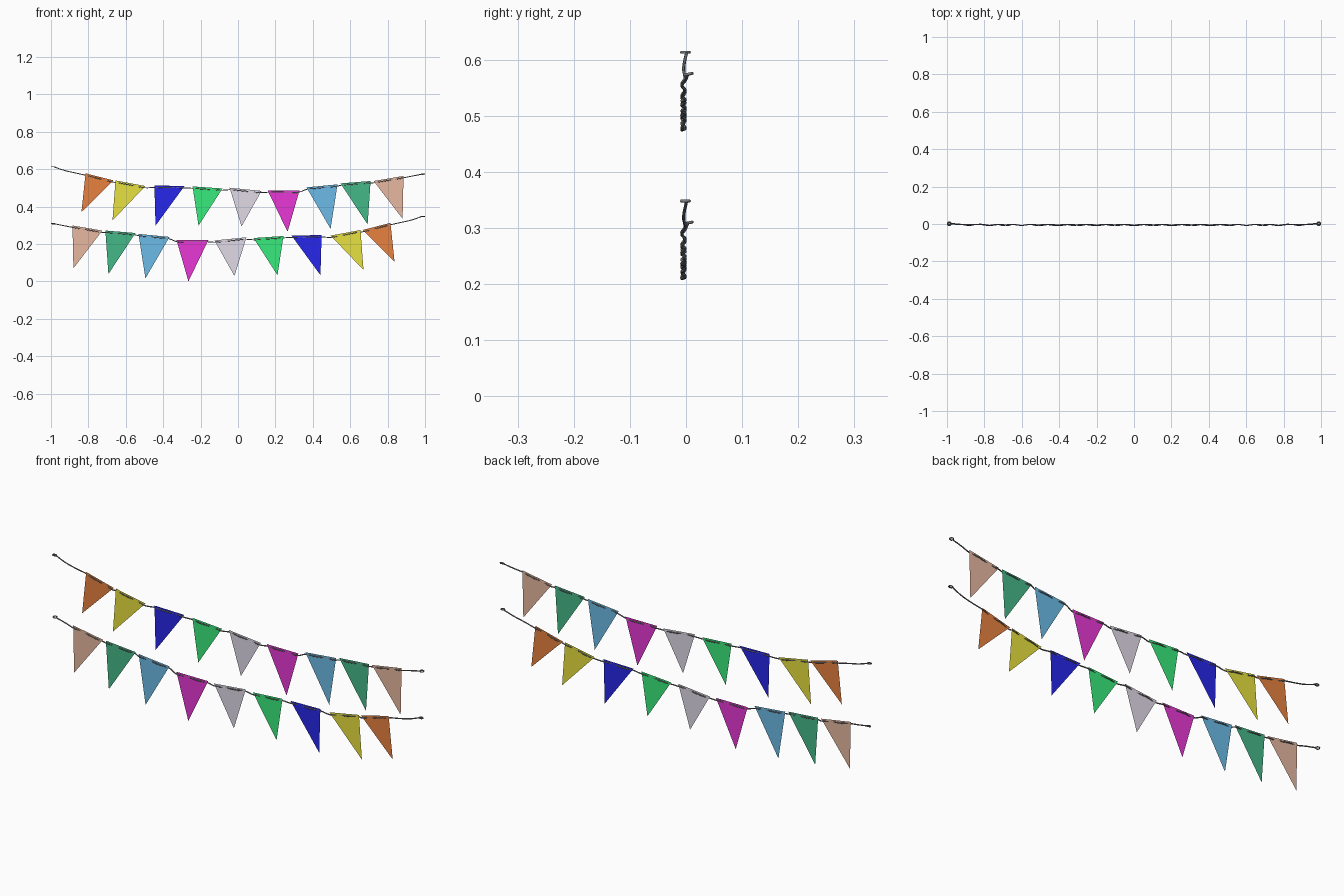
import bpy, math
from mathutils import Vector

if "Cube" in bpy.data.objects:
    bpy.data.objects.remove(bpy.data.objects["Cube"])

Y = -0.0045      # plane of the cloth
DROP = 0.265     # lower garland offset
R = 0.0028       # cord radius

# name, colour, top-left xz, top-right xz, tip xz
FLAGS = [
    ("orange", (.80, .22, .05), (-.815, .578), (-.666, .540), (-.837, .371)),
    ("yellow", (.80, .75, .05), (-.655, .540), (-.495, .510), (-.671, .326)),
    ("blue", (.02, .02, .82), (-.447, .513), (-.286, .510), (-.441, .298)),
    ("green", (.04, .82, .20), (-.243, .508), (-.083, .497), (-.211, .298)),
    ("lilac", (.75, .70, .80), (-.045, .501), (.126, .484), (.019, .294)),
    ("magenta", (.80, .04, .66), (.158, .487), (.329, .487), (.265, .265)),
    ("sky", (.15, .50, .80), (.366, .503), (.532, .519), (.495, .281)),
    ("forest", (.06, .48, .25), (.548, .524), (.709, .537), (.693, .304)),
    ("tan", (.80, .48, .35), (.725, .537), (.885, .564), (.880, .335)),
]


def material(name, rgb):
    m = bpy.data.materials.new(name)
    m.diffuse_color = (*rgb, 1)
    m.use_nodes = True
    m.node_tree.nodes["Principled BSDF"].inputs["Base Color"].default_value = m.diffuse_color
    return m


MATS = {f[0]: material(f[0] + "_cloth", f[1]) for f in FLAGS}
CORD = material("cord", (.22, .22, .22))


def add_curve(name, pts, cyclic=False):
    c = bpy.data.curves.new(name, 'CURVE')
    c.dimensions = '3D'
    c.bevel_depth = R
    c.bevel_resolution = 1
    c.resolution_u = 4
    c.use_fill_caps = True
    s = c.splines.new('BEZIER')
    s.bezier_points.add(len(pts) - 1)
    for b, p in zip(s.bezier_points, pts):
        b.co = p
        b.handle_left_type = b.handle_right_type = 'AUTO'
    s.use_cyclic_u = cyclic
    o = bpy.data.objects.new(name, c)
    o.data.materials.append(CORD)
    bpy.context.collection.objects.link(o)


def garland(label, side, drop):
    def place(x, y, z):
        return Vector((side * x, y, z - drop))

    # triangular pennants
    for name, _, a, b, tip in FLAGS:
        me = bpy.data.meshes.new(name)
        order = (0, 1, 2) if side < 0 else (0, 2, 1)
        me.from_pydata([place(p[0], Y, p[1]) for p in (a, b, tip)], [], [order])
        me.materials.append(MATS[name])
        o = bpy.data.objects.new(f"{label}_{name}_pennant", me)
        bpy.context.collection.objects.link(o)

    # sagging cord threaded in and out of each pennant just below its top edge
    path = [(-.982, .001, .612), (-.93, -.003, .594), (-.87, -.004, .580)]
    for _, _, a, b, _ in FLAGS:
        for t, y in ((.03, .003), (.3, -.003), (.7, .003), (.97, -.003)):
            path.append((a[0] + t * (b[0] - a[0]), Y + y,
                         a[1] + t * (b[1] - a[1]) - .010))
    path += [(.93, -.001, .563), (.982, .003, .573)]
    add_curve(label + "_cord", [place(*p) for p in path])

    # small tied loops at both ends
    for end, cx, cy, cz, tilt in (("start", -.988, -.001, .613, 0),
                                  ("finish", .988, .004, .574, .2)):
        ring = []
        for i in range(8):
            t = i * math.tau / 8
            ring.append(place(cx + .009 * math.cos(t), cy + .007 * math.sin(t),
                              cz + .007 * math.sin(t) * tilt))
        add_curve(f"{label}_{end}_loop", ring, True)


garland("upper", 1, 0)
garland("lower", -1, DROP)
